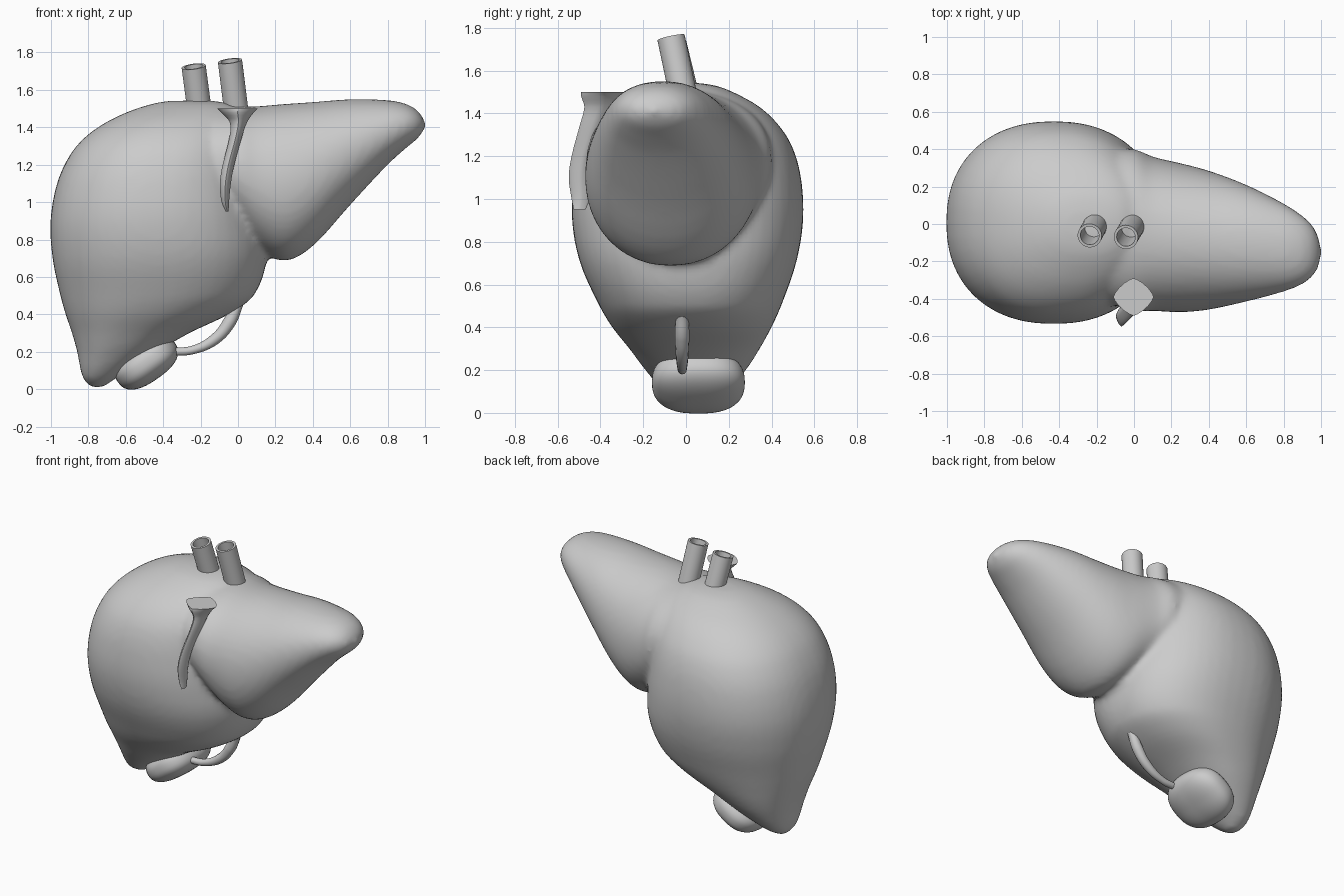
import bpy, bmesh, math
from mathutils import Vector, Matrix

if "Cube" in bpy.data.objects:
    bpy.data.objects.remove(bpy.data.objects["Cube"])


def activate(ob):
    bpy.ops.object.select_all(action='DESELECT')
    ob.select_set(True)
    bpy.context.view_layer.objects.active = ob


def make(name, bm, angle=60):
    bmesh.ops.recalc_face_normals(bm, faces=bm.faces)
    me = bpy.data.meshes.new(name)
    bm.to_mesh(me)
    bm.free()
    ob = bpy.data.objects.new(name, me)
    bpy.context.collection.objects.link(ob)
    activate(ob)
    bpy.ops.object.shade_smooth_by_angle(angle=math.radians(angle))
    return ob


def spow(v, p):
    return math.copysign(abs(v) ** p, v)


def refine(rows, k):
    """Catmull-Rom interpolation of section rows."""
    rows = [Vector(r) for r in rows]
    out = []
    for i in range(len(rows) - 1):
        b, c = rows[i], rows[i + 1]
        a = rows[i - 1] if i else b
        d = rows[i + 2] if i + 2 < len(rows) else c
        # tangents scaled to uneven station spacing
        h = c[0] - b[0]
        m1 = (c - a) * (h / (c[0] - a[0]))
        m2 = (d - b) * (h / (d[0] - b[0]))
        for j in range(k):
            t = j / k
            out.append(b * (2*t**3 - 3*t*t + 1) + m1 * (t**3 - 2*t*t + t)
                       + c * (3*t*t - 2*t**3) + m2 * (t**3 - t*t))
    return out + [rows[-1]]


def loft(name, rows, axis, n=2.0, sides=48, k=4, angle=60):
    """Superellipse sections (station, u0, u1, v0, v1) along z or x."""
    bm = bmesh.new()
    rings = []
    for s, u0, u1, v0, v1 in refine(rows, k):
        ring = []
        for i in range(sides):
            a = math.tau * i / sides
            u = (u0 + u1) / 2 + (u1 - u0) / 2 * spow(math.cos(a), 2 / n)
            v = (v0 + v1) / 2 + (v1 - v0) / 2 * spow(math.sin(a), 2 / n)
            ring.append(bm.verts.new((u, v, s) if axis == 'z' else (s, u, v)))
        rings.append(ring)
    for p, q in zip(rings, rings[1:]):
        for i in range(sides):
            j = (i + 1) % sides
            bm.faces.new((p[i], p[j], q[j], q[i]))
    bm.faces.new(rings[0])
    bm.faces.new(rings[-1])
    return make(name, bm, angle)


# Large lobe: horizontal sections z, x range, y range
large = loft("liver_body", [
    (.01, -.79, -.72, .01, .08), (.06, -.83, -.65, -.07, .16),
    (.2, -.86, -.43, -.19, .28), (.3, -.888, -.26, -.265, .345),
    (.4, -.922, -.05, -.345, .40), (.5, -.95, .085, -.405, .445),
    (.7, -.992, .155, -.495, .515), (.9, -1.003, .145, -.533, .548),
    (1.1, -.968, .12, -.523, .538), (1.25, -.9, .1, -.485, .495),
    (1.35, -.815, .08, -.425, .43), (1.43, -.7, .05, -.34, .345),
    (1.49, -.57, .02, -.24, .24), (1.53, -.44, -.06, -.14, .14),
    (1.542, -.36, -.14, -.06, .06)], 'z', 2.25)

# Small lobe: upright sections x, y range, z range
small = loft("small_lobe", [
    (-.25, -.38, .38, 1.02, 1.5), (0, -.465, .40, .85, 1.51),
    (.1, -.465, .36, .75, 1.512), (.25, -.472, .325, .685, 1.525),
    (.4, -.458, .285, .765, 1.535), (.6, -.415, .21, .985, 1.55),
    (.8, -.362, .11, 1.2, 1.545), (.9, -.322, .045, 1.29, 1.525),
    (.96, -.275, -.015, 1.34, 1.49), (.99, -.22, -.08, 1.38, 1.45),
    (1.002, -.17, -.13, 1.4, 1.425)], 'x', 2.1)

# Fuse both lobes into one smooth body
activate(large)
small.select_set(True)
bpy.ops.object.join()
rm = large.modifiers.new("fuse", 'REMESH')
rm.mode = 'VOXEL'
rm.voxel_size = .02
rm.use_smooth_shade = True
sm = large.modifiers.new("soften", 'SMOOTH')
sm.factor = .5
sm.iterations = 8


# Hollow vessels
def vessel(name, base, top, r_out=.065, r_in=.05, sides=32):
    base, top = Vector(base), Vector(top)
    rot = (top - base).to_track_quat('Z', 'Y').to_matrix()
    bm = bmesh.new()
    rings = []
    for p, r in ((base, r_out), (top, r_out), (top, r_in), (base, r_in)):
        rings.append([bm.verts.new(p + rot @ Vector((
            r * math.cos(math.tau * i / sides),
            r * math.sin(math.tau * i / sides), 0))) for i in range(sides)])
    for a in range(4):
        p, q = rings[a], rings[(a + 1) % 4]
        for i in range(sides):
            j = (i + 1) % sides
            bm.faces.new((p[i], p[j], q[j], q[i]))
    return make(name, bm, 30)


vessel("vessel_left", (-.203, 0, 1.47), (-.237, -.062, 1.725))
vessel("vessel_right", (-.007, -.01, 1.47), (-.043, -.07, 1.755))

# Ligament strip down the front
loft("ligament", [
    (.95, -.065, -.05, -.525, -.47), (1.0, -.088, -.048, -.535, -.45),
    (1.1, -.097, -.038, -.548, -.44), (1.2, -.082, -.02, -.535, -.42),
    (1.35, -.045, .022, -.495, -.36), (1.43, -.045, .05, -.475, -.32),
    (1.48, -.09, .085, -.49, -.3), (1.5, -.11, .105, -.49, -.29)],
    'z', 1.4, sides=20, k=3, angle=40)

# Gallbladder: squarish ellipsoid tilted up toward the duct
bm = bmesh.new()
bmesh.ops.create_uvsphere(bm, u_segments=48, v_segments=24, radius=1)
for v in bm.verts:
    d = v.co.copy()
    f = sum(abs(c) ** 2.5 for c in d) ** (-1 / 2.5)
    v.co = Vector((d.x * .185, d.y * .217, d.z * .105)) * f
bm.transform(Matrix.Translation((-.49, .058, .143))
             @ Matrix.Rotation(math.radians(-35), 4, 'Y'))
make("gallbladder", bm)

# Bile duct
cu = bpy.data.curves.new("bile_duct", 'CURVE')
cu.dimensions = '3D'
cu.bevel_depth = .03
cu.bevel_resolution = 4
cu.use_fill_caps = True
sp = cu.splines.new('BEZIER')
pts = [(-.36, .2, .7), (-.24, .21, .75), (-.12, .27, 1), (-.045, .36, 1.15), (0, .46, 1)]
sp.bezier_points.add(len(pts) - 1)
for b, (x, z, r) in zip(sp.bezier_points, pts):
    b.co = (x, -.018, z)
    b.radius = r
    b.handle_left_type = b.handle_right_type = 'AUTO'
bpy.context.collection.objects.link(bpy.data.objects.new("bile_duct", cu))
